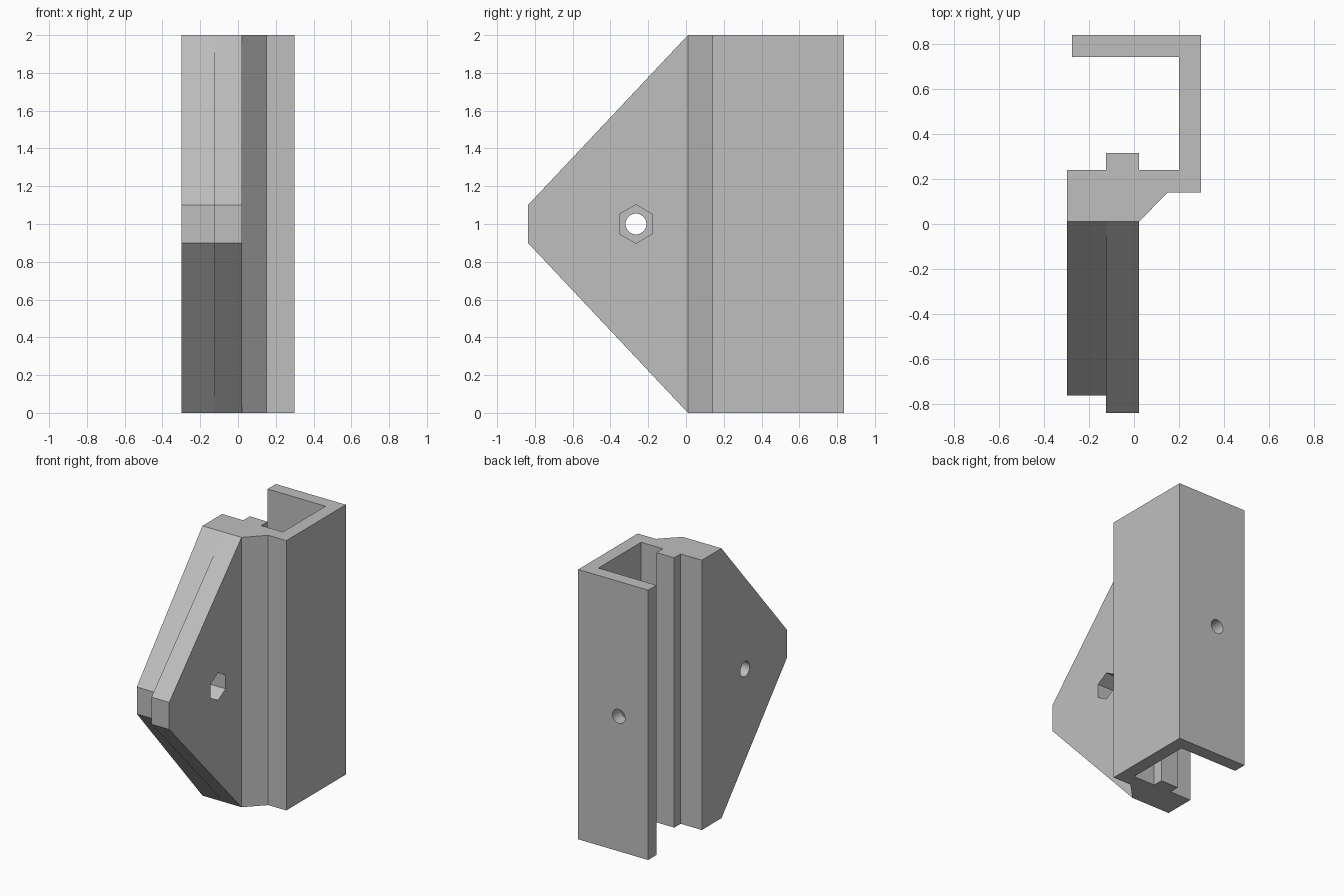
import bpy
import bmesh
from math import pi, radians
from mathutils import Matrix, Vector

cube = bpy.data.objects.get("Cube")
if cube:
    bpy.data.objects.remove(cube, do_unlink=True)

grey = bpy.data.materials.new("light grey")
grey.use_nodes = True
colour = (0.52, 0.52, 0.52, 1)
grey.diffuse_color = colour
grey.node_tree.nodes["Principled BSDF"].inputs["Base Color"].default_value = colour


def finish(name, bm):
    bmesh.ops.recalc_face_normals(bm, faces=bm.faces[:])
    mesh = bpy.data.meshes.new(name)
    bm.to_mesh(mesh)
    bm.free()
    mesh.materials.append(grey)
    obj = bpy.data.objects.new(name, mesh)
    bpy.context.collection.objects.link(obj)
    return obj


def prism(name, points, offset):
    """Extrude a closed 3D outline along an offset."""
    bm = bmesh.new()
    face = bm.faces.new([bm.verts.new(p) for p in points])
    new = bmesh.ops.extrude_face_region(bm, geom=[face], use_keep_orig=True)["geom"]
    verts = [v for v in new if isinstance(v, bmesh.types.BMVert)]
    bmesh.ops.translate(bm, verts=verts, vec=Vector(offset))
    return finish(name, bm)


def drill(name, sides, radius, depth, centre, axis):
    """Cutter with its length along the given axis."""
    bm = bmesh.new()
    turn = Matrix.Rotation(pi / 2, 4, axis)
    if sides == 6:
        turn = turn @ Matrix.Rotation(pi / 2, 4, 'Z')
    bmesh.ops.create_cone(bm, cap_ends=True, segments=sides, radius1=radius,
                          radius2=radius, depth=depth,
                          matrix=Matrix.Translation(centre) @ turn)
    return finish(name, bm)


def combine(target, tool, operation):
    mod = target.modifiers.new(operation.title(), 'BOOLEAN')
    mod.operation = operation
    mod.solver = 'EXACT'
    mod.object = tool
    bpy.context.view_layer.objects.active = target
    bpy.ops.object.modifier_apply(modifier=mod.name)
    bpy.data.objects.remove(tool, do_unlink=True)


# Hooked channel with chamfered neck and guide rib
section = [(-.298, .01), (.022, .01), (.15, .14), (.298, .14), (.298, .837),
           (-.276, .837), (-.276, .74), (.2, .74), (.2, .24), (.022, .24),
           (.022, .315), (-.124, .315), (-.124, .24), (-.298, .24)]
bracket = prism("clamp_bracket", [(x, y, 0) for x, y in section], (0, 0, 2))


# Tapered fin in two thicknesses, the outer layer slightly shorter
def fin(name, x0, x1, tip):
    outline = [(.1, 0), (.01, 0), (tip, .9), (tip, 1.1), (.01, 2), (.1, 2)]
    return prism(name, [(x0, y, z) for y, z in outline], (x1 - x0, 0, 0))


combine(bracket, fin("long_fin", -.124, .022, -.837), 'UNION')
combine(bracket, fin("short_fin", -.298, -.06, -.76), 'UNION')

# Bolt hole, hexagonal nut pocket and screw hole in the rear flange
cutters = [
    drill("bolt_hole", 32, .055, 1, (-.13, -.265, 1), 'Y'),
    drill("nut_pocket", 6, .102, .3, (.022, -.265, 1), 'Y'),
    drill("flange_hole", 32, .052, .3, (-.035, .79, 1), 'X'),
]
for cutter in cutters:
    combine(bracket, cutter, 'DIFFERENCE')

bpy.ops.object.select_all(action='DESELECT')
bracket.select_set(True)
bpy.context.view_layer.objects.active = bracket
bpy.ops.object.shade_smooth_by_angle(angle=radians(20))
